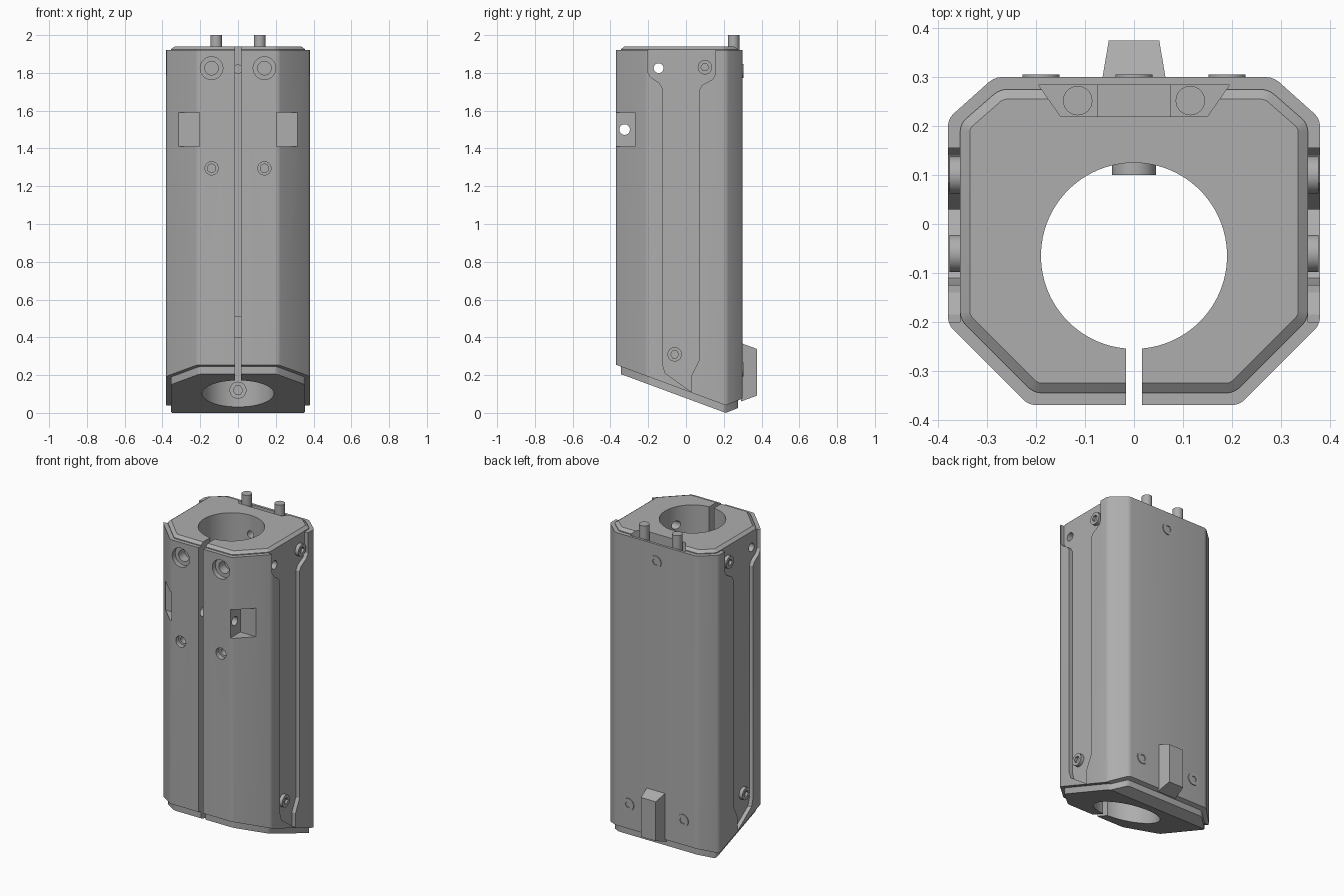
import bpy, bmesh, math
from mathutils import Vector

if "Cube" in bpy.data.objects:
    bpy.data.objects.remove(bpy.data.objects["Cube"])

grey = bpy.data.materials.new("machined grey")
grey.use_nodes = True
grey.diffuse_color = (0.42, 0.42, 0.42, 1)
grey.node_tree.nodes["Principled BSDF"].inputs["Base Color"].default_value = grey.diffuse_color


def finish(bm, name):
    bmesh.ops.recalc_face_normals(bm, faces=bm.faces)
    mesh = bpy.data.meshes.new(name)
    bm.to_mesh(mesh)
    bm.free()
    mesh.materials.append(grey)
    obj = bpy.data.objects.new(name, mesh)
    bpy.context.collection.objects.link(obj)
    return obj


def extrude(points, axis, lo, hi):
    """Extrude a 2D outline along an axis; outline holds the two other coordinates in order."""
    def place(p, a):
        co = list(p)
        co.insert("xyz".index(axis), a)
        return co
    bm = bmesh.new()
    low, high = ([bm.verts.new(place(p, a)) for p in points] for a in (lo, hi))
    bm.faces.new(low)
    bm.faces.new(high)
    n = len(points)
    for i in range(n):
        j = (i + 1) % n
        bm.faces.new((low[i], low[j], high[j], high[i]))
    bmesh.ops.recalc_face_normals(bm, faces=bm.faces)
    return bm


def circle(u, v, r, n=32):
    return [(u + r * math.cos(i * math.tau / n), v + r * math.sin(i * math.tau / n)) for i in range(n)]


def rect(u0, u1, v0, v1):
    return [(u0, v0), (u1, v0), (u1, v1), (u0, v1)]


def octagon(d):
    """Housing outline, inset evenly by d."""
    k = d * math.tan(math.pi / 8)
    half = [(0.215 - k, d - 0.37), (0.38 - d, k - 0.205), (0.38 - d, 0.215 - k), (0.285 - k, 0.3 - d)]
    return half + [(-x, y) for x, y in reversed(half)]


def housing(name, inset, top, keel, lip=0):
    """Octagonal prism with rounded corners, optional raised lip and a folded sloping underside."""
    bm = extrude(octagon(inset), "z", -1, top)
    upright = [e for e in bm.edges if abs(e.verts[0].co.z - e.verts[1].co.z) > 1]
    bmesh.ops.bevel(bm, geom=upright, offset=0.014, segments=3, profile=0.5, affect="EDGES")
    if lip:
        face = max(bm.faces, key=lambda f: f.calc_center_median().z)
        bmesh.ops.inset_region(bm, faces=[face], thickness=0.02, depth=lip)
    for normal in ((0, -0.37, -1), (0, 0.4, -1)):
        cut = bmesh.ops.bisect_plane(bm, geom=bm.verts[:] + bm.edges[:] + bm.faces[:],
                                     plane_co=(0, 0.21, keel), plane_no=Vector(normal).normalized(),
                                     clear_outer=True)
        rim = [e for e in cut["geom_cut"] if isinstance(e, bmesh.types.BMEdge)]
        bmesh.ops.edgeloop_fill(bm, edges=rim)
    return finish(bm, name)


def combine(target, tool, operation):
    mod = target.modifiers.new("combine", "BOOLEAN")
    mod.operation = operation
    mod.solver = "EXACT"
    mod.object = tool
    bpy.context.view_layer.objects.active = target
    bpy.ops.object.modifier_apply(modifier=mod.name)
    bpy.data.objects.remove(tool)


# Housing shell with stepped core showing at both ends
body = housing("housing", 0, 1.92, 0.04)
combine(body, housing("core", 0.025, 1.925, 0, 0.015), "UNION")


def drill(points, axis, lo, hi):
    tool = finish(extrude(points, axis, lo, hi), "cutter")
    tool.hide_render = True
    combine(body, tool, "DIFFERENCE")


# Central bore and front clamping slit
drill(circle(0, -0.065, 0.19, 96), "z", -1, 3)
drill(rect(-0.016, 0.016, -1, -0.15), "z", -1, 3)

# Rear cable pocket in the top
drill([(-0.195, 0.284), (-0.15, 0.22), (0.15, 0.22), (0.195, 0.284)], "z", 1.72, 3)

# Cross holes through the sides
drill(circle(-0.145, 1.825, 0.026), "x", -1, 1)

panel = [(-0.2, 2.1), (-0.2, 1.8), (-0.185, 1.775), (-0.14, 1.745), (-0.125, 1.72),
         (-0.125, 0.26), (-0.11, 0.21), (0.03, 0.11), (0.03, 0.2), (0.07, 0.28),
         (0.07, 1.71), (0.085, 1.735), (0.14, 1.765), (0.155, 1.79), (0.155, 2.1)]
for s in (-1, 1):
    # Recessed side panel
    drill(panel, "x", s * 0.355, s * 0.6)
    # Clamp pocket on the front corner
    drill(rect(s * 0.205, s * 0.6, -0.6, -0.27), "z", 1.41, 1.59)
    # Front counterbores and small holes
    drill(circle(s * 0.14, 1.825, 0.06), "y", -0.6, -0.34)
    drill(circle(s * 0.14, 1.825, 0.036), "y", -0.6, -0.28)
    drill(circle(s * 0.14, 1.295, 0.035), "y", -0.6, -0.34)
    drill(circle(s * 0.14, 1.295, 0.022), "y", -0.6, -0.28)
drill(circle(-0.325, 1.5, 0.028), "x", -0.3, 0.3)

# Blind holes in the rear of the bore
for z in (0.455, 1.82):
    drill(circle(0, z, 0.055 if z < 1 else 0.022), "y", 0, 0.18)


def screw(name, u, v, axis, base, top, r=0.038):
    """Screw head with a hexagonal socket, facing from base towards top."""
    head = finish(extrude(circle(u, v, r), axis, base, top), name)
    depth = (top - base) * 0.6
    socket = finish(extrude(circle(u, v, r * 0.55, 6), axis, top - depth, top + depth), "cutter")
    socket.hide_render = True
    combine(head, socket, "DIFFERENCE")


# Panel screws on both sides
for s, side in ((1, "left"), (-1, "right")):
    screw(side + "_upper_screw", 0.1, 1.83, "x", s * 0.35, s * 0.377)
    screw(side + "_lower_screw", -0.06, 0.31, "x", s * 0.35, s * 0.377)
    screw(side + "_back_screw", s * 0.19, 0.23, "y", 0.28, 0.305)

    # Pins standing in the rear pocket
    finish(extrude(circle(s * 0.115, 0.252, 0.03), "z", 1.7, 2.0), side + "_pin")

screw("top_back_screw", 0, 1.81, "y", 0.28, 0.305)
screw("bore_screw", 0, 0.12, "y", 0.2, 0.1, 0.045)

# Block between the pins
finish(extrude(rect(-0.075, 0.075, 0.215, 0.288), "z", 1.7, 1.88), "connector_block")

# Tapered lug low on the back
lug = extrude(rect(-0.066, 0.066, 0.06, 0.37), "y", 0.29, 0.375)
for v in lug.verts:
    if v.co.y > 0.34:
        v.co.x *= 0.78
        v.co.z = 0.215 + (v.co.z - 0.215) * 0.8
finish(lug, "back_lug")

# Smooth curved walls, keep machined edges crisp
meshes = [o for o in bpy.context.scene.objects if o.type == "MESH" and grey.name in o.data.materials]
bpy.ops.object.select_all(action="DESELECT")
for o in meshes:
    o.select_set(True)
bpy.context.view_layer.objects.active = body
bpy.ops.object.shade_smooth_by_angle(angle=math.radians(25))
